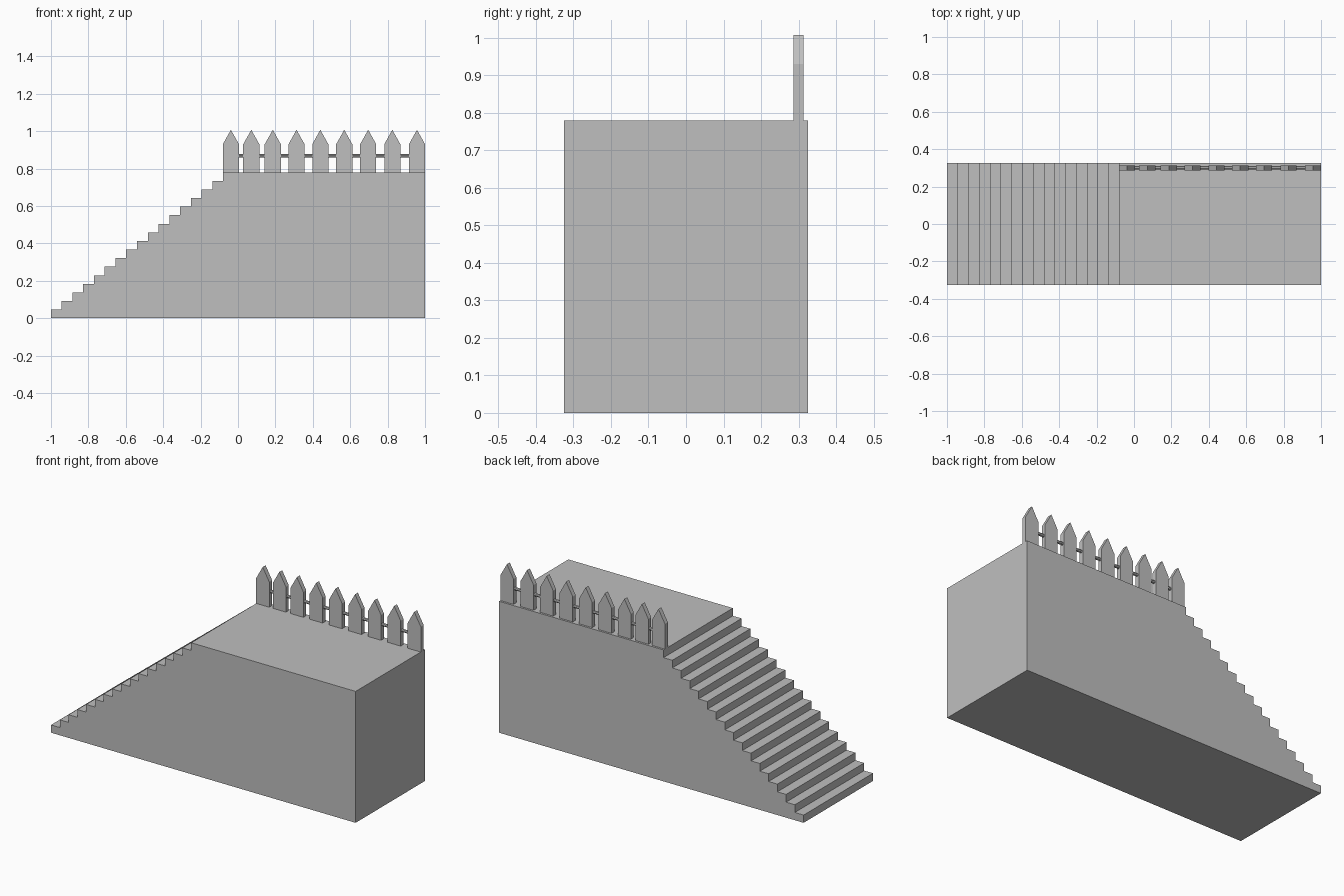
import bpy
import bmesh
from math import pi
from mathutils import Matrix

cube = bpy.data.objects.get("Cube")
if cube:
    bpy.data.objects.remove(cube, do_unlink=True)

# One plain grey for everything
GREY = (0.52, 0.52, 0.52, 1)
grey = bpy.data.materials.new("plain grey")
grey.use_nodes = True
grey.diffuse_color = GREY
grey.node_tree.nodes["Principled BSDF"].inputs["Base Color"].default_value = GREY


def finish(name, bm):
    bmesh.ops.recalc_face_normals(bm, faces=bm.faces)
    mesh = bpy.data.meshes.new(name)
    bm.to_mesh(mesh)
    bm.free()
    mesh.materials.append(grey)
    obj = bpy.data.objects.new(name, mesh)
    bpy.context.collection.objects.link(obj)
    return obj


def extrude_profile(name, profile, y_front, y_back):
    """Extrude an x-z outline along y."""
    bm = bmesh.new()
    face = bm.faces.new([bm.verts.new((x, y_front, z)) for x, z in profile])
    result = bmesh.ops.extrude_face_region(bm, geom=[face])
    verts = [v for v in result["geom"] if isinstance(v, bmesh.types.BMVert)]
    bmesh.ops.translate(bm, verts=verts, vec=(0, y_back - y_front, 0))
    return finish(name, bm)


# Solid staircase with its landing, as one stepped profile
HALF_WIDTH, TOP, LANDING_X, RISERS = 0.325, 0.78, -0.08, 17
rise = TOP / RISERS
run = (LANDING_X + 1) / (RISERS - 1)
outline = [(1, 0), (-1, 0)]
for i in range(RISERS):
    x = -1 + i * run
    if i:
        outline.append((x, i * rise))
    outline.append((x, (i + 1) * rise))
outline.append((1, TOP))
extrude_profile("staircase_and_landing", outline, -HALF_WIDTH, HALF_WIDTH)

# Pointed fence pickets along the back edge
FENCE_FRONT, FENCE_BACK = 0.286, 0.313
half = 0.043
shape = [(-half, TOP), (half, TOP), (half, 0.93), (0, 1.007), (-half, 0.93)]
centres = [-0.038, 0.071, 0.186, 0.313, 0.44, 0.568, 0.696, 0.825, 0.957]
for i, cx in enumerate(centres):
    extrude_profile(f"fence_picket_{i + 1}", [(cx + x, z) for x, z in shape],
                    FENCE_FRONT, FENCE_BACK)

# Thin round rail joining the pickets
bm = bmesh.new()
start, end = centres[0], centres[-1]
bmesh.ops.create_cone(bm, cap_ends=True, segments=8, radius1=0.009, radius2=0.009,
                      depth=end - start)
bmesh.ops.transform(bm, verts=bm.verts,
                    matrix=Matrix.Translation(((start + end) / 2, 0.3, 0.869))
                    @ Matrix.Rotation(pi / 2, 4, "Y"))
finish("fence_rail", bm)
